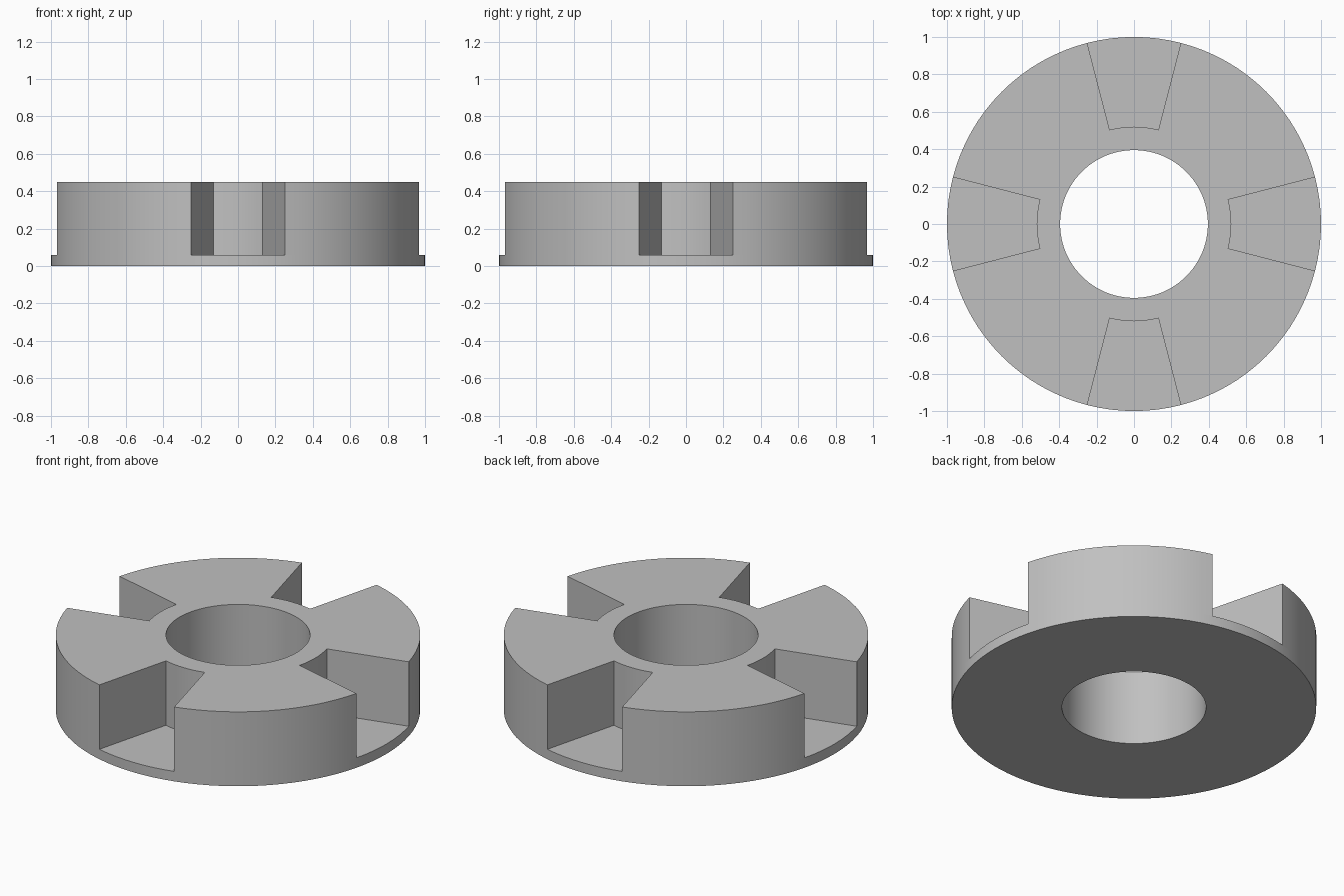
import bpy, bmesh, math

cube = bpy.data.objects.get("Cube")
if cube:
    bpy.data.objects.remove(cube, do_unlink=True)

HOLE_R, SLOT_R, OUTER_R = 0.395, 0.52, 1.0
FLOOR_Z, TOP_Z = 0.06, 0.45
SLOT_HALF = math.radians(14.5)
SLOT_STEPS, LOBE_STEPS = 8, 16

# Angles round the ring: each quarter turn is one slot, then one lobe
angles, in_slot = [], []
for quarter in range(4):
    start = quarter * math.pi / 2 - SLOT_HALF
    lobe_start = start + 2 * SLOT_HALF
    lobe_span = math.pi / 2 - 2 * SLOT_HALF
    for i in range(SLOT_STEPS):
        angles.append(start + 2 * SLOT_HALF * i / SLOT_STEPS)
        in_slot.append(True)
    for i in range(LOBE_STEPS):
        angles.append(lobe_start + lobe_span * i / LOBE_STEPS)
        in_slot.append(False)

# Flat ring in two bands, split at the slot's inner radius
bm = bmesh.new()
rings = [[bm.verts.new((r * math.cos(a), r * math.sin(a), 0)) for a in angles]
         for r in (HOLE_R, SLOT_R, OUTER_R)]
slot_tag = bm.faces.layers.int.new("slot_floor")
count = len(angles)
for inner, outer in zip(rings, rings[1:]):
    for i in range(count):
        j = (i + 1) % count
        face = bm.faces.new((inner[i], outer[i], outer[j], inner[j]))
        face[slot_tag] = int(inner is rings[1] and in_slot[i])


def raise_faces(faces, height):
    """Extrude faces upward and return the new top faces."""
    result = bmesh.ops.extrude_face_region(bm, geom=faces)["geom"]
    verts = [g for g in result if isinstance(g, bmesh.types.BMVert)]
    bmesh.ops.translate(bm, verts=verts, vec=(0, 0, height))
    return [g for g in result if isinstance(g, bmesh.types.BMFace)]


# Base plate, then hub and lobes, leaving the slots at plate height
plate_top = raise_faces(bm.faces[:], FLOOR_Z)
raise_faces([f for f in plate_top if not f[slot_tag]], TOP_Z - FLOOR_Z)
bmesh.ops.recalc_face_normals(bm, faces=bm.faces[:])
bm.faces.layers.int.remove(slot_tag)

mesh = bpy.data.meshes.new("slotted_ring")
bm.to_mesh(mesh)
bm.free()
ring = bpy.data.objects.new("slotted_ring", mesh)
bpy.context.collection.objects.link(ring)

# Plain grey finish
grey = bpy.data.materials.new("light grey")
grey.use_nodes = True
colour = (0.53, 0.53, 0.53, 1)
grey.diffuse_color = colour
grey.node_tree.nodes["Principled BSDF"].inputs["Base Color"].default_value = colour
mesh.materials.append(grey)

# Smooth round walls, crisp edges
bpy.ops.object.select_all(action="DESELECT")
ring.select_set(True)
bpy.context.view_layer.objects.active = ring
bpy.ops.object.shade_smooth_by_angle(angle=math.radians(30))
